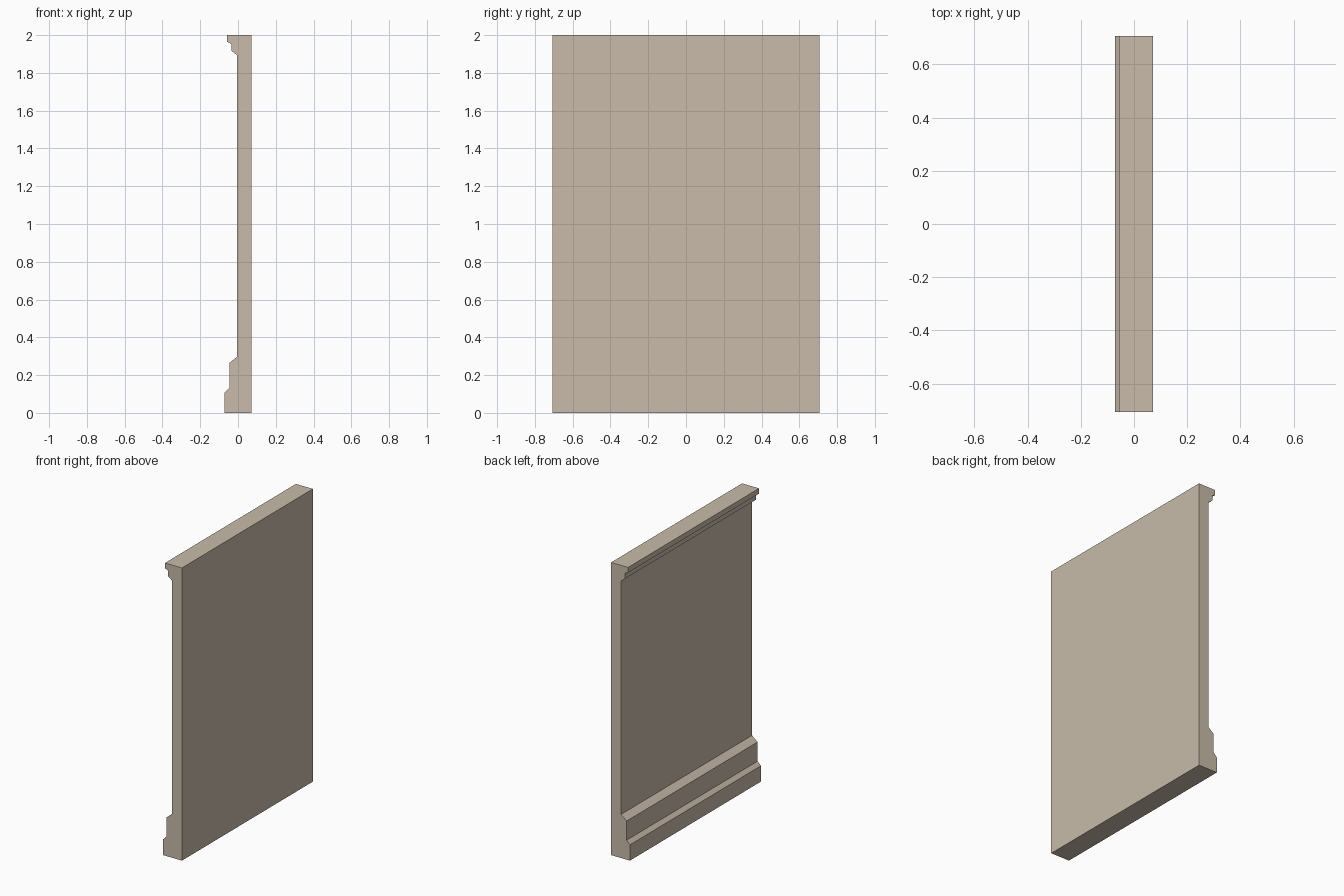
import bpy
import bmesh

cube = bpy.data.objects.get("Cube")
if cube:
    bpy.data.objects.remove(cube, do_unlink=True)

HALF_LENGTH = 0.707
BACK_X = 0.071
FACE_X = -0.004

stone = bpy.data.materials.new("warm_beige_stone")
stone.use_nodes = True
colour = (0.58, 0.50, 0.40, 1.0)
stone.diffuse_color = colour
stone.node_tree.nodes["Principled BSDF"].inputs["Base Color"].default_value = colour

# Wall section in x and z: flat back, stepped base, plain face, stepped cornice
base_steps = [(-0.071, 0), (-0.071, 0.108), (-0.046, 0.133),
              (-0.046, 0.264), (FACE_X, 0.298)]
cornice_steps = [(FACE_X, 1.893), (-0.035, 1.917), (-0.035, 1.954),
                 (-0.057, 1.964), (-0.057, 2)]
section = [(BACK_X, 0)] + base_steps + cornice_steps + [(BACK_X, 2)]

# Extrude the section along y
bm = bmesh.new()
end = bm.faces.new([bm.verts.new((x, -HALF_LENGTH, z)) for x, z in section])
extruded = bmesh.ops.extrude_face_region(bm, geom=[end], use_keep_orig=True)
moved = [v for v in extruded["geom"] if isinstance(v, bmesh.types.BMVert)]
bmesh.ops.translate(bm, verts=moved, vec=(0, 2 * HALF_LENGTH, 0))
bmesh.ops.recalc_face_normals(bm, faces=bm.faces)

mesh = bpy.data.meshes.new("moulded_wall_panel")
bm.to_mesh(mesh)
bm.free()
mesh.materials.append(stone)
wall = bpy.data.objects.new("moulded_wall_panel", mesh)
bpy.context.collection.objects.link(wall)
